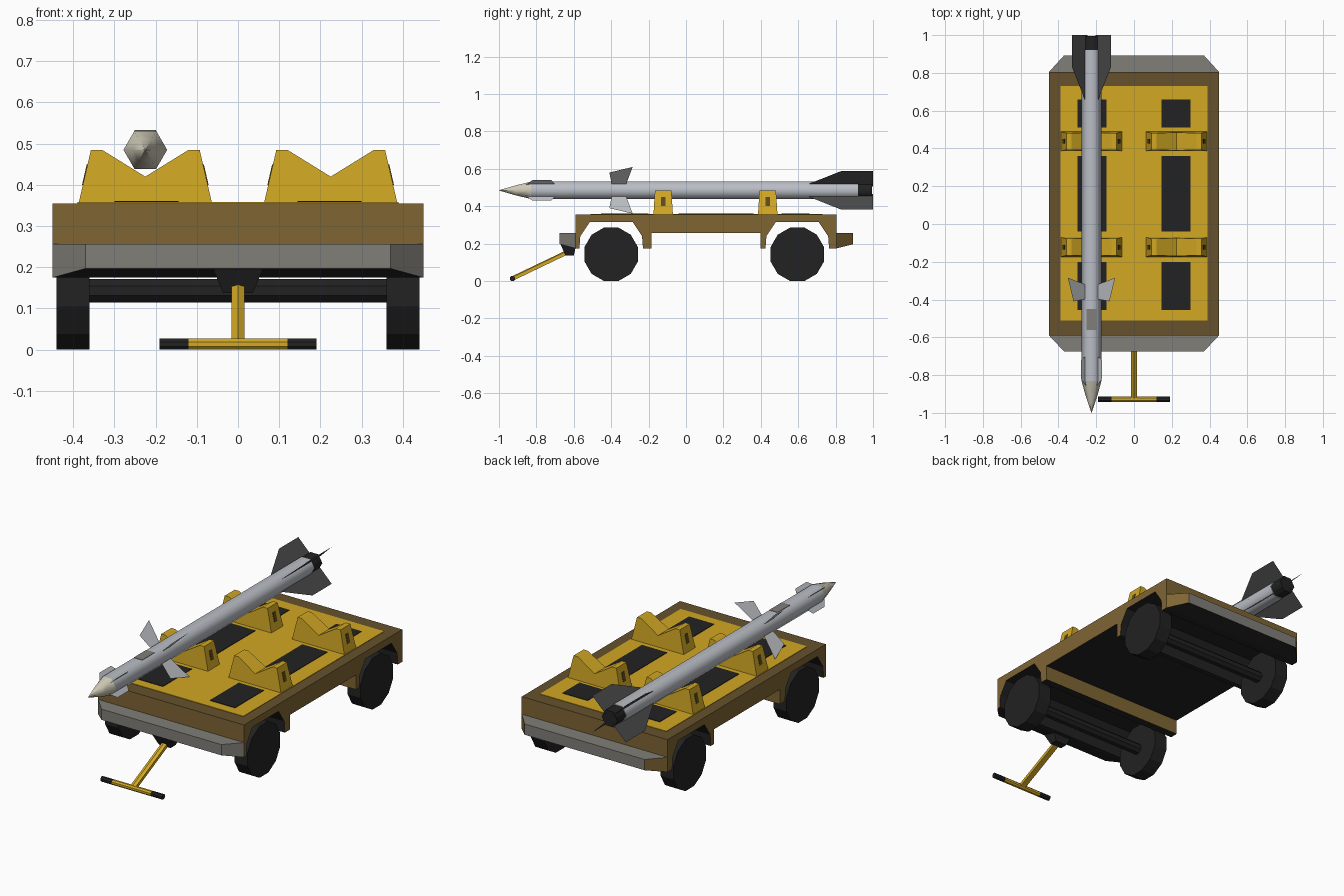
import bpy, bmesh, math
from mathutils import Vector

if "Cube" in bpy.data.objects:
    bpy.data.objects.remove(bpy.data.objects["Cube"])


def mat(name, r, g, b):
    m = bpy.data.materials.new(name)
    lin = [((c / 255 + 0.055) / 1.055) ** 2.4 for c in (r, g, b)]
    m.diffuse_color = (*lin, 1)
    m.use_nodes = True
    m.node_tree.nodes["Principled BSDF"].inputs["Base Color"].default_value = m.diffuse_color
    return m


YELLOW = mat("yellow_paint", 210, 168, 36)
BROWN = mat("brown_paint", 126, 101, 52)
DARK_BROWN = mat("dark_brown_paint", 102, 82, 44)
GREY = mat("bumper_grey", 128, 126, 120)
BLACK = mat("black_rubber", 34, 34, 35)
SILVER = mat("silver_body", 186, 190, 197)
WING = mat("light_wing_grey", 190, 193, 197)
CREAM = mat("cream_nose", 208, 203, 184)
FIN = mat("dark_fin_grey", 74, 74, 75)
SLOT = mat("dark_olive_slot", 92, 74, 26)


def mesh(name, verts, faces, *mats, rule=None, fix=True):
    me = bpy.data.meshes.new(name)
    me.from_pydata(verts, [], faces)
    bm = bmesh.new()
    bm.from_mesh(me)
    if fix:
        bmesh.ops.recalc_face_normals(bm, faces=bm.faces)
    bm.normal_update()
    for m in mats:
        me.materials.append(m)
    if rule:
        for f in bm.faces:
            f.material_index = rule(f)
    bm.to_mesh(me)
    bm.free()
    ob = bpy.data.objects.new(name, me)
    bpy.context.collection.objects.link(ob)
    return ob


def loft(name, rings, *mats, rule=None):
    """Join rings of equal length into a closed solid."""
    n = len(rings[0])
    verts = [p for r in rings for p in r]
    faces = [[i * n + k, i * n + (k + 1) % n, (i + 1) * n + (k + 1) % n, (i + 1) * n + k]
             for i in range(len(rings) - 1) for k in range(n)]
    faces += [list(range(n)), list(range(len(verts) - n, len(verts)))]
    return mesh(name, verts, faces, *mats, rule=rule)


def box(name, x0, x1, y0, y1, z0, z1, *mats, rule=None):
    ring = lambda z: [(x0, y0, z), (x1, y0, z), (x1, y1, z), (x0, y1, z)]
    return loft(name, [ring(z0), ring(z1)], *mats, rule=rule)


def turned_x(name, x0, x1, y, z, r, n, *mats):
    """Cylinder along x with a flat at the bottom."""
    ring = lambda x: [(x, y + r * math.sin((k + .5) * math.tau / n),
                       z - r * math.cos((k + .5) * math.tau / n)) for k in range(n)]
    return loft(name, [ring(x0), ring(x1)], *mats)


# chassis: side profile with wheel arches, extruded across the width
F, R = -0.40, 0.595
arch = [(-.17, .175), (-.165, .24), (-.115, .315), (.115, .315), (.165, .24), (.17, .175)]
profile = [(-.59, .355), (-.59, .175)] + [(F + a, b) for a, b in arch]
profile += [(-.185, .175), (-.185, .257), (.398, .257), (.398, .175)]
profile += [(R + a, b) for a, b in arch] + [(.805, .175), (.805, .355)]


def chassis_colour(f):
    return 2 if f.normal.z < -.02 else 1 if f.normal.z > .5 else 0


loft("chassis", [[(x, y, z) for y, z in profile] for x in (-.45, .45)],
     BROWN, DARK_BROWN, BLACK, rule=chassis_colour)

# bumpers with chamfered corners and sloping underside
for name, y_in, y_out in (("front_bumper", -.59, -.675), ("rear_bumper", .805, .893)):
    plan = [(-.45, y_in, .175), (-.37, y_out, .197), (.37, y_out, .197), (.45, y_in, .175)]

    def bumper_colour(f, rear=y_out > 0):
        if f.normal.z < -.1:
            return 1
        return 2 if rear and abs(f.normal.x) > .3 else 0
    loft(name, [plan, [(x, y, .257) for x, y, z in plan]], GREY, BLACK, BROWN, rule=bumper_colour)

# deck and its black grip pads
box("deck", -.39, .39, -.51, .73, .35, .358, YELLOW)
for s in (-1, 1):
    xa, xb = sorted((s * .145, s * .30))
    for y0, y1 in ((-.455, -.20), (-.04, .36), (.51, .66)):
        box("deck_pad", xa, xb, y0, y1, .356, .361, BLACK)

# cradles with a V notch, tapering towards the top
notch = [(-.162, .355), (-.132, .485), (-.105, .485), (0, .42),
         (.105, .485), (.132, .485), (.162, .355)]
for cx in (-.225, .225):
    for cy in (-.122, .437):
        depth = lambda z: .052 - .008 * (z - .355) / .13
        loft("cradle", [[(cx + x, cy + s * depth(z), z) for x, z in notch] for s in (-1, 1)], YELLOW)
        for s in (-1, 1):
            side = lambda z, o: cx + s * (.162 - .03 * (z - .355) / .13 + o)
            loft("cradle_slot", [[(side(z, o), cy + dy, z) for dy, z in
                 ((-.012, .40), (.012, .40), (.012, .45), (-.012, .45))] for o in (-.002, .002)], SLOT)

# wheels and axles
for y in (F, R):
    for s in (-1, 1):
        turned_x("wheel", s * .36, s * .44, y, .143, .148, 12, BLACK)
    turned_x("axle", -.37, .37, y, .143, .031, 8, BLACK)

# hitch, drawbar and handle
loft("hitch", [[(-.062, -.672, .2), (.062, -.672, .2), (.062, -.585, .2), (-.062, -.585, .2)],
               [(-.036, -.645, .137), (.036, -.645, .137), (.036, -.60, .137), (-.036, -.60, .137)]], BLACK)
loft("drawbar", [[(-.016, y, z - .012), (.016, y, z - .012), (.016, y, z + .008), (0, y, z + .014),
                  (-.016, y, z + .008)] for y, z in ((-.925, .014), (-.61, .165))], YELLOW)
turned_x("handle", -.12, .12, -.928, .0135, .0146, 8, YELLOW)
for s in (-1, 1):
    turned_x("handle_grip", s * .12, s * .19, -.928, .0135, .0146, 8, BLACK)

# rocket: six-sided turned body
MX, MZ = -.225, .485


def hex_part(name, stations, *mats):
    rings = [[(MX + r * math.cos(k * math.pi / 3), y, MZ + r * math.sin(k * math.pi / 3))
              for k in range(6)] for y, r in stations]
    ob = loft(name, rings, *mats)
    bpy.context.view_layer.objects.active = ob
    ob.select_set(True)
    bpy.ops.object.shade_smooth_by_angle(angle=math.radians(65))
    ob.select_set(False)


hex_part("rocket_nose", [(-1, .001), (-.91, .031), (-.83, .053)], CREAM)
hex_part("rocket_body", [(-.83, .053), (.92, .053)], SILVER)
hex_part("rocket_nozzle", [(.92, .049), (.995, .049)], BLACK)
box("rocket_panel", MX - .026, MX + .026, -.56, -.45, MZ + .044, MZ + .048, GREY)

# fins: thin sheets in an X, given as (y, sideways offset)
fins = {"strake": (SILVER, [(-.87, .02), (-.82, .055), (-.72, .055), (-.69, .02)]),
        "wing": (WING, [(-.395, .02), (-.41, .095), (-.285, .125), (-.325, .02)]),
        "tail_fin": (FIN, [(.64, .02), (.66, .036), (.83, .103), (1, .103), (1, .02)])}
for name, (m, pts) in fins.items():
    for sx in (-1, 1):
        for sz in (-1, 1):
            mesh(name, [(MX + sx * o, y, MZ + sz * o) for y, o in pts],
                 [list(range(len(pts)))], m, fix=False)
